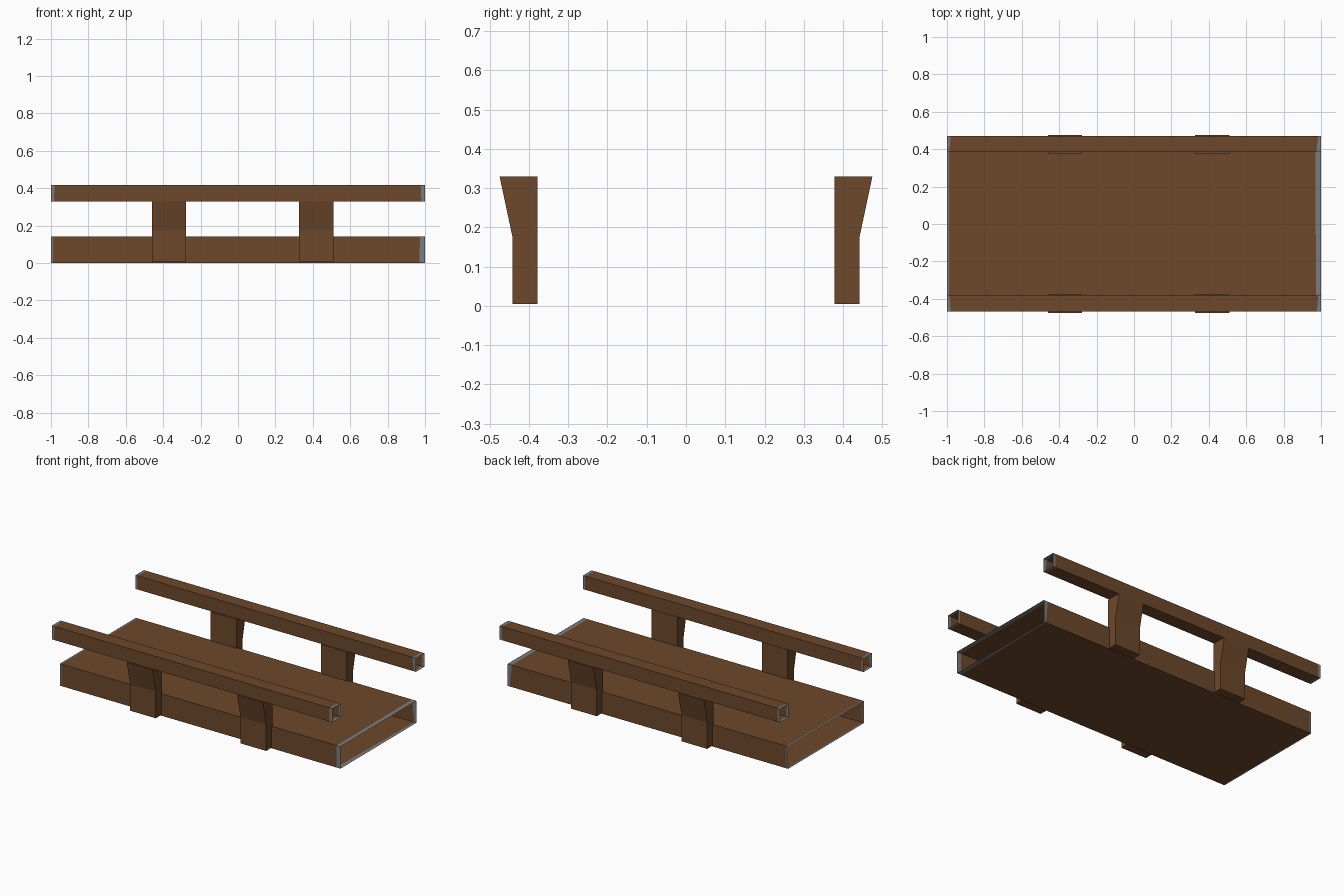
import bpy, bmesh

if "Cube" in bpy.data.objects:
    bpy.data.objects.remove(bpy.data.objects["Cube"])


def material(name, rgb):
    m = bpy.data.materials.new(name)
    m.diffuse_color = (*rgb, 1)
    m.use_nodes = True
    m.node_tree.nodes["Principled BSDF"].inputs["Base Color"].default_value = m.diffuse_color
    return m


wood = material("brown wood", (0.153, 0.065, 0.025))
worn = material("grey worn end", (0.2, 0.2, 0.2))


def finish(name, bm):
    me = bpy.data.meshes.new(name)
    bm.to_mesh(me)
    bm.free()
    me.materials.append(wood)
    me.materials.append(worn)
    ob = bpy.data.objects.new(name, me)
    bpy.context.collection.objects.link(ob)


def hollow_beam(name, y0, y1, z0, z1, left, right):
    """Open-ended tube along x; left/right = width of the uneven grey end band at each corner."""
    corners = [(y0, z0), (y1, z0), (y1, z1), (y0, z1)]
    bm = bmesh.new()
    stations = [[-1] * 4, [-1 + d for d in left], [1 - d for d in right], [1] * 4]
    rings = [[bm.verts.new((x, *c)) for x, c in zip(xs, corners)] for xs in stations]
    for k in range(3):
        a, b = rings[k], rings[k + 1]
        for i in range(4):
            j = (i + 1) % 4
            f = bm.faces.new((a[i], a[j], b[j], b[i]))
            f.material_index = 0 if k == 1 else 1
    finish(name, bm)


def post(name, x0, x1, side):
    """Upright whose outer face flares out towards the rail."""
    profile = [(0.378, 0.005), (0.442, 0.005), (0.442, 0.175), (0.475, 0.33), (0.378, 0.33)]
    bm = bmesh.new()
    face = bm.faces.new([bm.verts.new((x0, side * y, z)) for y, z in profile])
    out = bmesh.ops.extrude_face_region(bm, geom=[face], use_keep_orig=True)
    moved = [v for v in out["geom"] if isinstance(v, bmesh.types.BMVert)]
    bmesh.ops.translate(bm, verts=moved, vec=(x1 - x0, 0, 0))
    bmesh.ops.recalc_face_normals(bm, faces=bm.faces)
    finish(name, bm)


# Deck
hollow_beam("deck", -0.385, 0.388, 0, 0.142,
            (0.01, 0.01, 0.012, 0.01), (0.03, 0.015, 0.03, 0.027))

# Side rails
hollow_beam("front_rail", -0.467, -0.38, 0.33, 0.418,
            (0.015, 0.015, 0.012, 0.02), (0.02, 0.015, 0.015, 0.022))
hollow_beam("back_rail", 0.384, 0.47, 0.33, 0.418,
            (0.015, 0.015, 0.02, 0.012), (0.015, 0.02, 0.015, 0.026))

# Posts joining deck and rails
for side, label in ((-1, "front"), (1, "back")):
    post(label + "_left_post", -0.46, -0.277, side)
    post(label + "_right_post", 0.327, 0.51, side)
